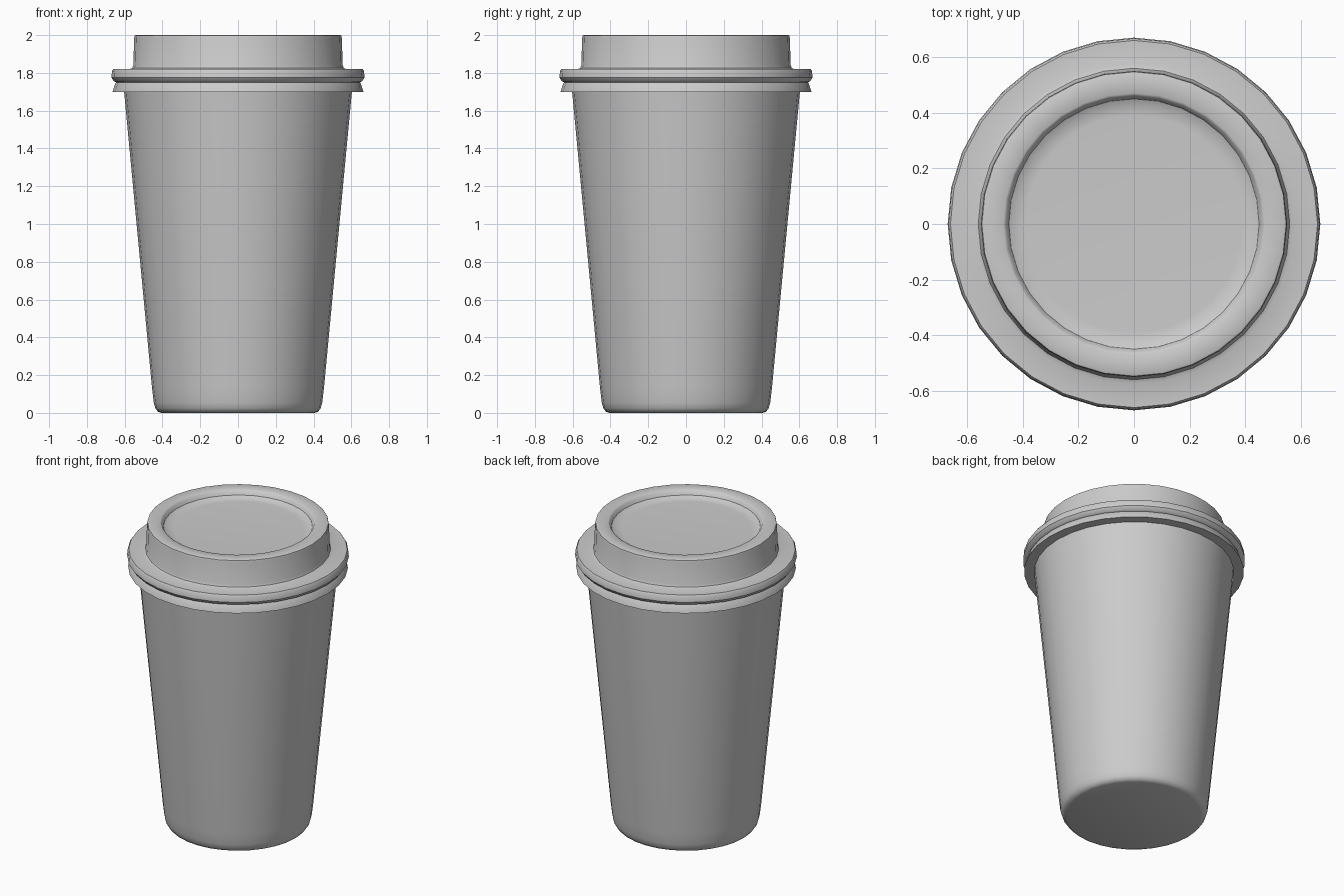
import bpy, bmesh, math

if "Cube" in bpy.data.objects:
    bpy.data.objects.remove(bpy.data.objects["Cube"])

SEGMENTS = 32


def revolve(name, profile, angle=35):
    """Revolve an (r, z) profile about z; r = 0 ends the surface with a pole."""
    bm = bmesh.new()
    rings = []
    for r, z in profile:
        if r == 0:
            rings.append([bm.verts.new((0, 0, z))] * SEGMENTS)
        else:
            rings.append([bm.verts.new((r * math.cos(2 * math.pi * i / SEGMENTS),
                                        r * math.sin(2 * math.pi * i / SEGMENTS), z))
                          for i in range(SEGMENTS)])
    for a, b in zip(rings, rings[1:]):
        for i in range(SEGMENTS):
            j = (i + 1) % SEGMENTS
            corners = list(dict.fromkeys((a[i], a[j], b[j], b[i])))
            bm.faces.new(corners)
    bmesh.ops.recalc_face_normals(bm, faces=bm.faces)
    mesh = bpy.data.meshes.new(name)
    bm.to_mesh(mesh)
    bm.free()
    ob = bpy.data.objects.new(name, mesh)
    bpy.context.collection.objects.link(ob)
    bpy.ops.object.select_all(action='DESELECT')
    ob.select_set(True)
    bpy.context.view_layer.objects.active = ob
    bpy.ops.object.shade_smooth_by_angle(angle=math.radians(angle))
    return ob


# Tapered cup with a rounded foot, closed under the lid
revolve("cup_body", [
    (0, 0), (0.405, 0), (0.425, 0.007), (0.438, 0.025), (0.446, 0.055),
    (0.455, 0.13), (0.603, 1.70), (0.606, 1.73), (0, 1.73)])

# Lid: lower bead, groove, upper flange, raised wall and dished top
revolve("lid", [
    (0.60, 1.70), (0.664, 1.70), (0.650, 1.745), (0.645, 1.75),
    (0.657, 1.755), (0.670, 1.775), (0.667, 1.81), (0.660, 1.82),
    (0.575, 1.82), (0.560, 1.826), (0.554, 1.84), (0.550, 1.985),
    (0.547, 1.997), (0.540, 2.0), (0.470, 2.0), (0.462, 1.995),
    (0.450, 1.97), (0.425, 1.957), (0.39, 1.955), (0, 1.955)])
